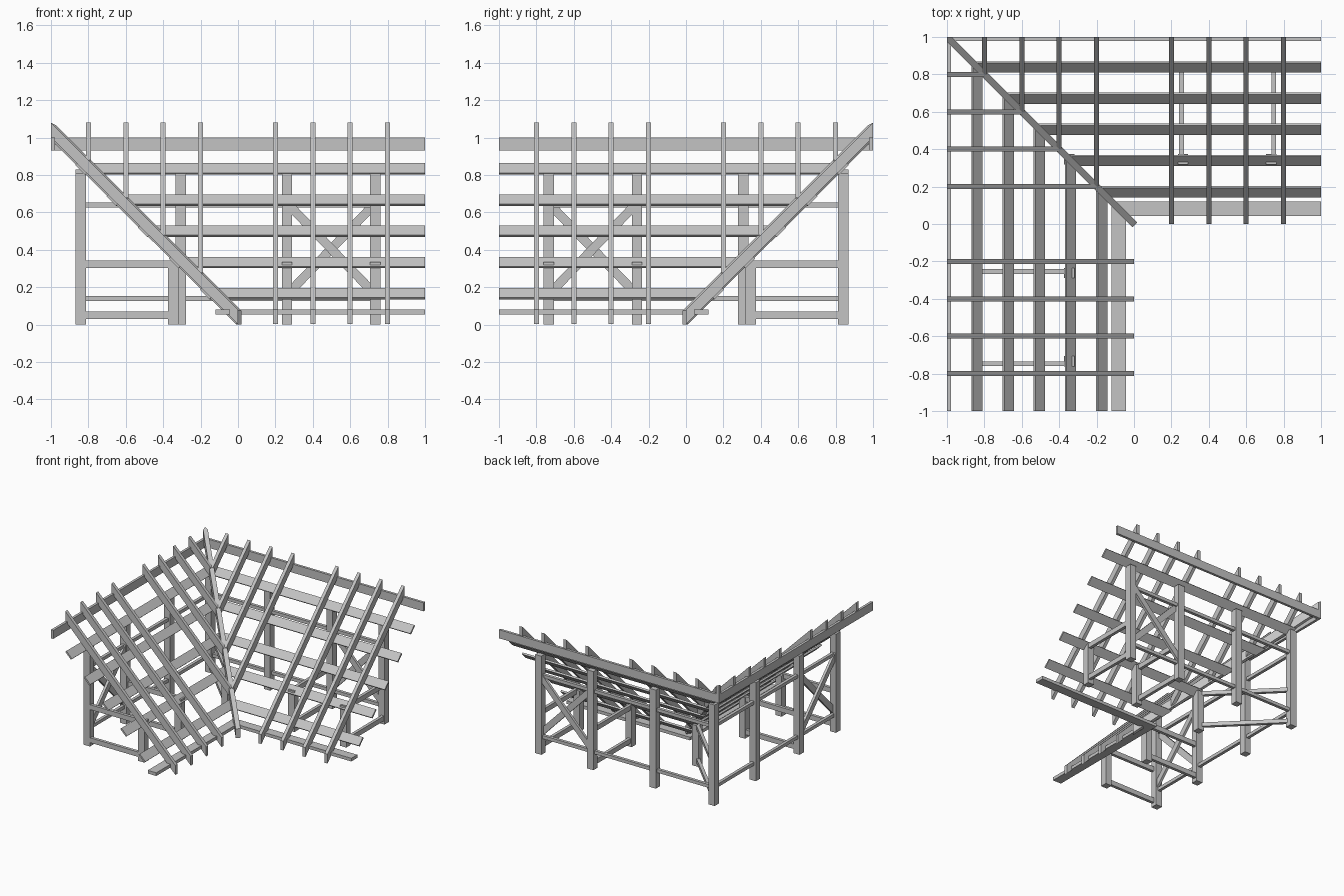
import bpy
import bmesh
from mathutils import Vector

if "Cube" in bpy.data.objects:
    bpy.data.objects.remove(bpy.data.objects["Cube"])

wood = bpy.data.materials.new("grey_timber")
grey = (0.55, 0.55, 0.55, 1)
wood.diffuse_color = grey
wood.use_nodes = True
wood.node_tree.nodes["Principled BSDF"].inputs["Base Color"].default_value = grey


def solid(name, start, end, mirrored=True):
    """Join two matching rings into a solid; repeat it across the valley diagonal."""
    wings = [("left_wing_", lambda p: p)] if mirrored else [("", lambda p: p)]
    if mirrored:
        wings.append(("front_wing_", lambda p: (-p[1], -p[0], p[2])))
    for prefix, place in wings:
        bm = bmesh.new()
        a = [bm.verts.new(place(p)) for p in start]
        b = [bm.verts.new(place(p)) for p in end]
        bm.faces.new(a)
        bm.faces.new(b[::-1])
        for i in range(len(a)):
            j = (i + 1) % len(a)
            bm.faces.new((a[i], b[i], b[j], a[j]))
        bmesh.ops.recalc_face_normals(bm, faces=bm.faces)
        mesh = bpy.data.meshes.new(prefix + name)
        bm.to_mesh(mesh)
        bm.free()
        mesh.materials.append(wood)
        obj = bpy.data.objects.new(prefix + name, mesh)
        bpy.context.collection.objects.link(obj)


def beam(name, p, q, side, up, mirrored=True):
    """Straight bar from p to q; side and up are its half-size vectors."""
    p, q, side, up = map(Vector, (p, q, side, up))
    ring = [side + up, side - up, -side - up, -side + up]
    solid(name, [p + r for r in ring], [q + r for r in ring], mirrored)


def long_plank(name, section):
    """Plank along the wing, mitred at the valley; section is (y, z) points."""
    solid(name, [(-y, y, z) for y, z in section], [(1, y, z) for y, z in section])


def rect(y0, y1, z0, z1):
    return [(y0, z0), (y1, z0), (y1, z1), (y0, z1)]


BACK, FRONT = 0.84, 0.345
POST = 0.028
BAR = 0.0125

# Ridge board and eaves board
long_plank("ridge_board", rect(0.979, 1, 0.93, 1))
long_plank("eaves_board", rect(0.043, 0.12, 0.054, 0.08))

# Purlins, laid flat on the slope
for k in range(1, 6):
    y, z = k / 6 + 0.006, k / 6 - 0.001
    w, t = 0.0255, 0.005
    long_plank(f"purlin_{k}", [(y + w - t, z + w + t), (y + w + t, z + w - t),
                               (y - w + t, z - w - t), (y - w - t, z - w + t)])

# Rafters with plumb-cut ends, shortened where they meet the valley
for x in (-0.8, -0.6, -0.4, -0.2, 0.2, 0.4, 0.6, 0.8):
    low = max(0, -x)
    mid = 0.0415
    beam("rafter", (x, low, low + mid), (x, 1, 1 + mid), (0.0135, 0, 0), (0, 0, 0.0385))

# Valley rafter on the diagonal
plan = [(-1, 1), (-1, 0.975), (-0.008, -0.018), (0.018, 0.008), (-0.975, 1)]
solid("valley_rafter",
      [(x, y, max(0, (y - x) / 2)) for x, y in plan],
      [(x, y, (y - x) / 2 + 0.08) for x, y in plan], mirrored=False)


def post(name, x, y, top, mirrored=True):
    beam(name, (x, y, 0), (x, y, top), (POST, 0, 0), (0, POST, 0), mirrored)


# Posts
for x in (-0.305, 0.262, 0.735):
    post("back_post", x, BACK, 0.81)
for x in (0.262, 0.735):
    post("front_post", x, FRONT, 0.335)
post("outer_corner_post", -BACK, BACK, 0.83, False)
post("inner_corner_post", -FRONT, FRONT, 0.335, False)

# Long rails between the back posts
for z in (0.14, 0.64):
    beam("back_rail", (-BACK, BACK, z), (0.735, BACK, z), (0, BAR, 0), (0, 0, 0.0135))

# Ties from front posts to back posts, and across the corner
for z in (0.05, 0.322):
    for x in (0.254, 0.747):
        beam("cross_tie", (x, FRONT, z), (x, BACK, z), (BAR, 0, 0), (0, 0, 0.02))
    beam("corner_tie", (-FRONT, FRONT, z), (-BACK, BACK, z),
         (0.009, 0.009, 0), (0, 0, 0.016), False)

# Crossed braces in the end bay
for y, z0, z1 in ((BACK - 0.011, 0.65, 0.16), (BACK + 0.011, 0.16, 0.65)):
    along = Vector((0.473, 0, z1 - z0)).normalized()
    across = Vector((-along.z, 0, along.x)) * 0.024
    beam("brace", (0.262, y, z0), (0.735, y, z1), (0, 0.0105, 0), across)
